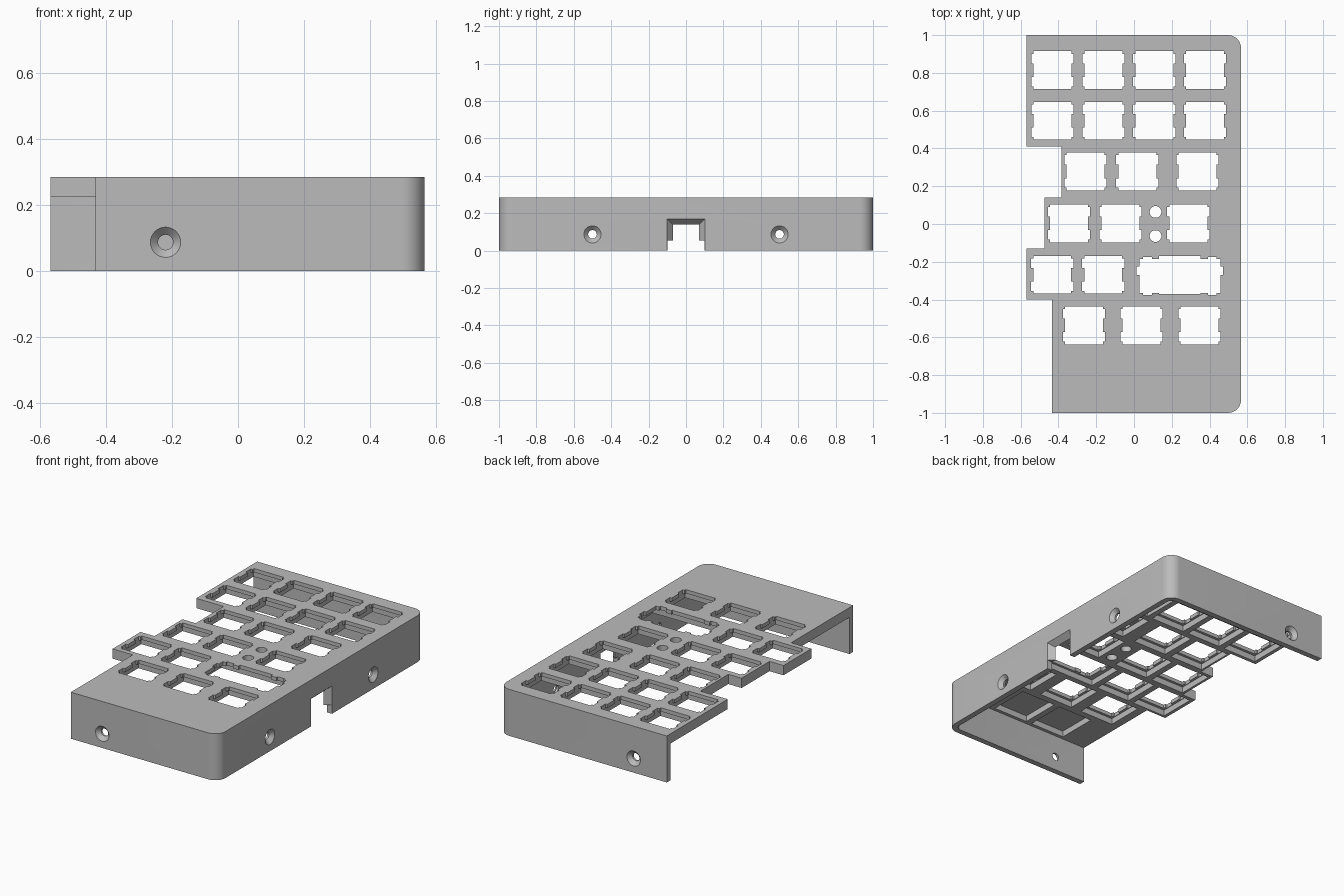
import bpy, bmesh, math
from mathutils import Vector, Matrix

cube = bpy.data.objects.get("Cube")
if cube:
    bpy.data.objects.remove(cube, do_unlink=True)

TOP, RIB, SKIN = 0.285, 0.225, 0.262   # plate top, rib underside, pocket ceiling
RIGHT, WALL = 0.567, 0.035

grey = bpy.data.materials.new("case grey")
grey.use_nodes = True
grey.diffuse_color = (0.5, 0.5, 0.5, 1)
grey.node_tree.nodes["Principled BSDF"].inputs["Base Color"].default_value = (0.5, 0.5, 0.5, 1)


def make_object(name, bm):
    bmesh.ops.recalc_face_normals(bm, faces=bm.faces)
    mesh = bpy.data.meshes.new(name)
    bm.to_mesh(mesh)
    bm.free()
    mesh.materials.append(grey)
    obj = bpy.data.objects.new(name, mesh)
    bpy.context.collection.objects.link(obj)
    return obj


def prism(bm, outline, z0, z1, cx=0, cy=0):
    """Extrude a flat outline from z0 to z1."""
    face = bm.faces.new([bm.verts.new((x + cx, y + cy, z0)) for x, y in outline])
    out = bmesh.ops.extrude_face_region(bm, geom=[face])
    verts = [g for g in out["geom"] if isinstance(g, bmesh.types.BMVert)]
    bmesh.ops.translate(bm, verts=verts, vec=(0, 0, z1 - z0))


def box_outline(w, h):
    return [(-w, -h), (w, -h), (w, h), (-w, h)]


def corner(cx, cy, r, start, steps=10):
    """Quarter arc, counter-clockwise from the start angle in degrees."""
    angles = [math.radians(start + 90 * i / steps) for i in range(steps + 1)]
    return [(cx + r * math.cos(a), cy + r * math.sin(a)) for a in angles]


def rounded_right(x, y, r):
    return corner(x - r, -y + r, r, -90) + corner(x - r, y - r, r, 0)


def cut(target, name, bm):
    cutter = make_object(name, bm)
    cutter.hide_render = True
    mod = target.modifiers.new(name, "BOOLEAN")
    mod.operation, mod.solver, mod.object = "DIFFERENCE", "EXACT", cutter
    bpy.ops.object.select_all(action="DESELECT")
    target.select_set(True)
    bpy.context.view_layer.objects.active = target
    bpy.ops.object.modifier_apply(modifier=mod.name)
    bpy.data.objects.remove(cutter, do_unlink=True)


# Case body with a stepped left edge, hollowed to leave front, right and back walls
left_steps = [(-0.57, 1), (-0.57, 0.41), (-0.385, 0.41), (-0.385, 0.14), (-0.475, 0.14),
              (-0.475, -0.13), (-0.57, -0.13), (-0.57, -0.40), (-0.433, -0.40), (-0.433, -1)]
bm = bmesh.new()
prism(bm, rounded_right(RIGHT, 1, 0.07) + left_steps, 0, TOP)
case = make_object("keyboard_case", bm)

bm = bmesh.new()
inner = rounded_right(RIGHT - WALL, 1 - WALL, 0.035)
prism(bm, inner + [(-1, 1 - WALL), (-1, WALL - 1)], -0.1, RIB)
cut(case, "hollow", bm)

# Key rows: y, then x of each key
rows = [(0.815, (-0.431, -0.161, 0.108, 0.376)),
        (0.547, (-0.431, -0.161, 0.108, 0.376)),
        (0.278, (-0.257, 0.018, 0.336)),
        (0.003, (-0.344, -0.071, 0.288)),
        (-0.269, (-0.433, -0.163)),
        (-0.537, (-0.265, 0.04, 0.347))]
keys = [(x, y) for y, xs in rows for x in xs]
wide_key = (0.243, -0.269)

# Pockets under each key leave a lattice of ribs
bm = bmesh.new()
for x, y in keys:
    prism(bm, box_outline(0.116, 0.116), 0.15, SKIN, x, y)
prism(bm, box_outline(0.25, 0.116), 0.15, SKIN, *wide_key)
for x in (-0.14, 0.135, 0.405):
    prism(bm, box_outline(0.118, 0.125), 0.15, SKIN, x, -0.82)
cut(case, "pockets", bm)

# Notched switch openings, mirrored from one quarter
quarter = [(0.1, 0.036), (0.112, 0.036), (0.112, 0.086), (0.1, 0.086), (0.1, 0.1)]
half = [(x, -y) for x, y in reversed(quarter)] + quarter
switch = half + [(-x, -y) for x, y in half]
# Wide key opening with stabiliser slots, mirrored from its right half
wide_half = [(0.11, -0.102), (0.11, -0.095), (0.148, -0.095), (0.148, -0.108), (0.195, -0.108),
             (0.195, -0.095), (0.215, -0.095), (0.215, 0.0), (0.229, 0.0), (0.229, 0.045),
             (0.215, 0.045), (0.215, 0.083), (0.195, 0.083), (0.195, 0.095), (0.148, 0.095),
             (0.148, 0.083), (0.11, 0.083), (0.11, 0.1)]
wide = wide_half + [(-x, y) for x, y in reversed(wide_half)]
bm = bmesh.new()
for x, y in keys:
    prism(bm, switch, 0.1, 0.4, x, y)
prism(bm, wide, 0.1, 0.4, *wide_key)
# Two round holes beside the fourth row
for y in (-0.064, 0.064):
    circle = [p for s in range(4) for p in corner(0, 0, 0.031, 90 * s, 8)[:-1]]
    prism(bm, circle, 0.1, 0.4, 0.114, y)
cut(case, "openings", bm)

# Countersunk screw holes: point on the wall, inward direction
screws = [((-0.22, -1, 0.087), (0, 1, 0)), ((-0.345, 1, 0.087), (0, -1, 0)),
          ((RIGHT, -0.5, 0.087), (-1, 0, 0)), ((RIGHT, 0.5, 0.087), (-1, 0, 0))]
for name, r1, r2, depth, mid in (("countersinks", 0.056, 0.023, 0.033, 0.0065),
                                 ("screw_shafts", 0.023, 0.023, 0.12, 0.0)):
    bm = bmesh.new()
    for point, inward in screws:
        d = Vector(inward)
        place = Matrix.Translation(Vector(point) + d * mid) @ d.to_track_quat("Z", "Y").to_matrix().to_4x4()
        bmesh.ops.create_cone(bm, cap_ends=True, segments=32, radius1=r1, radius2=r2,
                              depth=depth, matrix=place)
    cut(case, name, bm)

# Cable port: tapered through the right wall, full width at the bottom
bm = bmesh.new()
for v in bmesh.ops.create_cube(bm, size=2)["verts"]:
    outer = v.co.x > 0
    v.co = (RIGHT + 0.01 if outer else RIGHT - 0.045,
            v.co.y * (0.109 if outer else 0.062),
            -0.05 if v.co.z < 0 else (0.179 if outer else 0.132))
cut(case, "port_taper", bm)
bm = bmesh.new()
prism(bm, box_outline(0.08, 0.1), -0.05, 0.055, RIGHT, 0)
cut(case, "port_base", bm)

bpy.ops.object.shade_smooth_by_angle(angle=math.radians(30))
